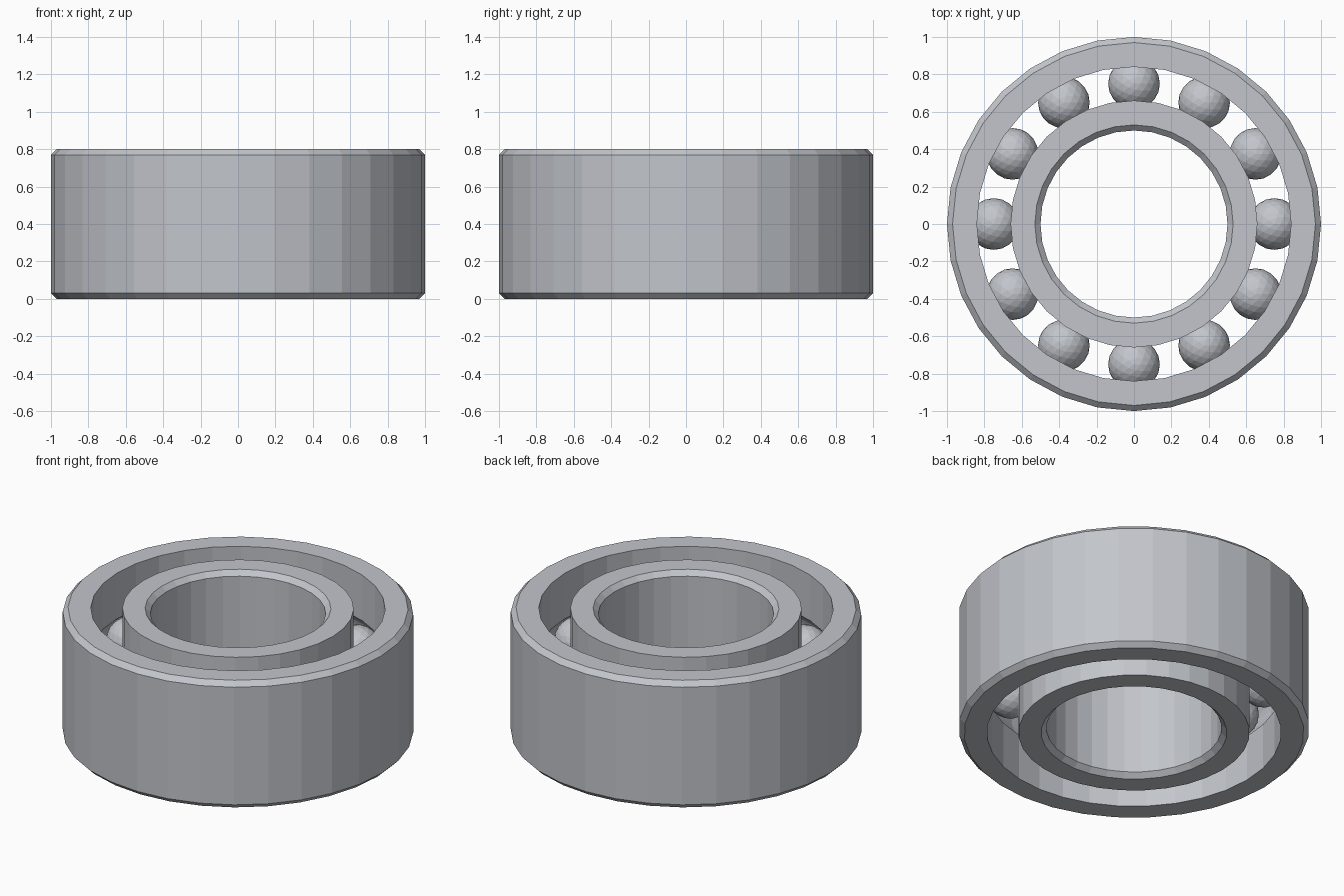
import bpy
import bmesh
from math import sin, cos, pi, radians, asin

cube = bpy.data.objects.get("Cube")
if cube:
    bpy.data.objects.remove(cube, do_unlink=True)

HEIGHT, MID = 0.8, 0.4
CHAMFER = 0.03
SEGMENTS = 32
PITCH = 0.75      # radius of the circle of balls
BALL = 0.138
GROOVE = 0.144    # radius of the race groove
GAP = 0.09        # from ball centre to each ring wall

steel = bpy.data.materials.new("steel grey")
steel.use_nodes = True
color = (0.54, 0.56, 0.60, 1)
steel.diffuse_color = color
steel.node_tree.nodes["Principled BSDF"].inputs["Base Color"].default_value = color


def add_object(name, bm):
    bmesh.ops.recalc_face_normals(bm, faces=bm.faces)
    mesh = bpy.data.meshes.new(name)
    bm.to_mesh(mesh)
    bm.free()
    mesh.materials.append(steel)
    obj = bpy.data.objects.new(name, mesh)
    bpy.context.collection.objects.link(obj)
    return obj


def race_ring(name, plain_radius, side):
    """Lathe a ring: chamfered plain wall, grooved wall facing the balls."""
    wall = PITCH + side * GAP
    edge = plain_radius - side * CHAMFER
    profile = [(wall, 0), (edge, 0), (plain_radius, CHAMFER),
               (plain_radius, HEIGHT - CHAMFER), (edge, HEIGHT), (wall, HEIGHT)]
    # Circular groove from top to bottom
    half = pi / 2 - asin(GAP / GROOVE)
    steps = 8
    for i in range(steps + 1):
        a = half * (1 - 2 * i / steps)
        profile.append((PITCH + side * GROOVE * cos(a), MID + GROOVE * sin(a)))

    bm = bmesh.new()
    loops = []
    for s in range(SEGMENTS):
        t = 2 * pi * s / SEGMENTS
        loops.append([bm.verts.new((r * cos(t), r * sin(t), z)) for r, z in profile])
    n = len(profile)
    for s in range(SEGMENTS):
        a, b = loops[s], loops[(s + 1) % SEGMENTS]
        for i in range(n):
            j = (i + 1) % n
            bm.faces.new((a[i], b[i], b[j], a[j]))
    return add_object(name, bm)


# Rings
race_ring("outer_ring", 1.0, 1)
race_ring("inner_ring", 0.5, -1)

# Balls
for k in range(12):
    bm = bmesh.new()
    bmesh.ops.create_icosphere(bm, subdivisions=3, radius=BALL)
    ball = add_object(f"ball_{k + 1}", bm)
    angle = radians(30 * k)
    ball.location = (PITCH * cos(angle), PITCH * sin(angle), MID)
